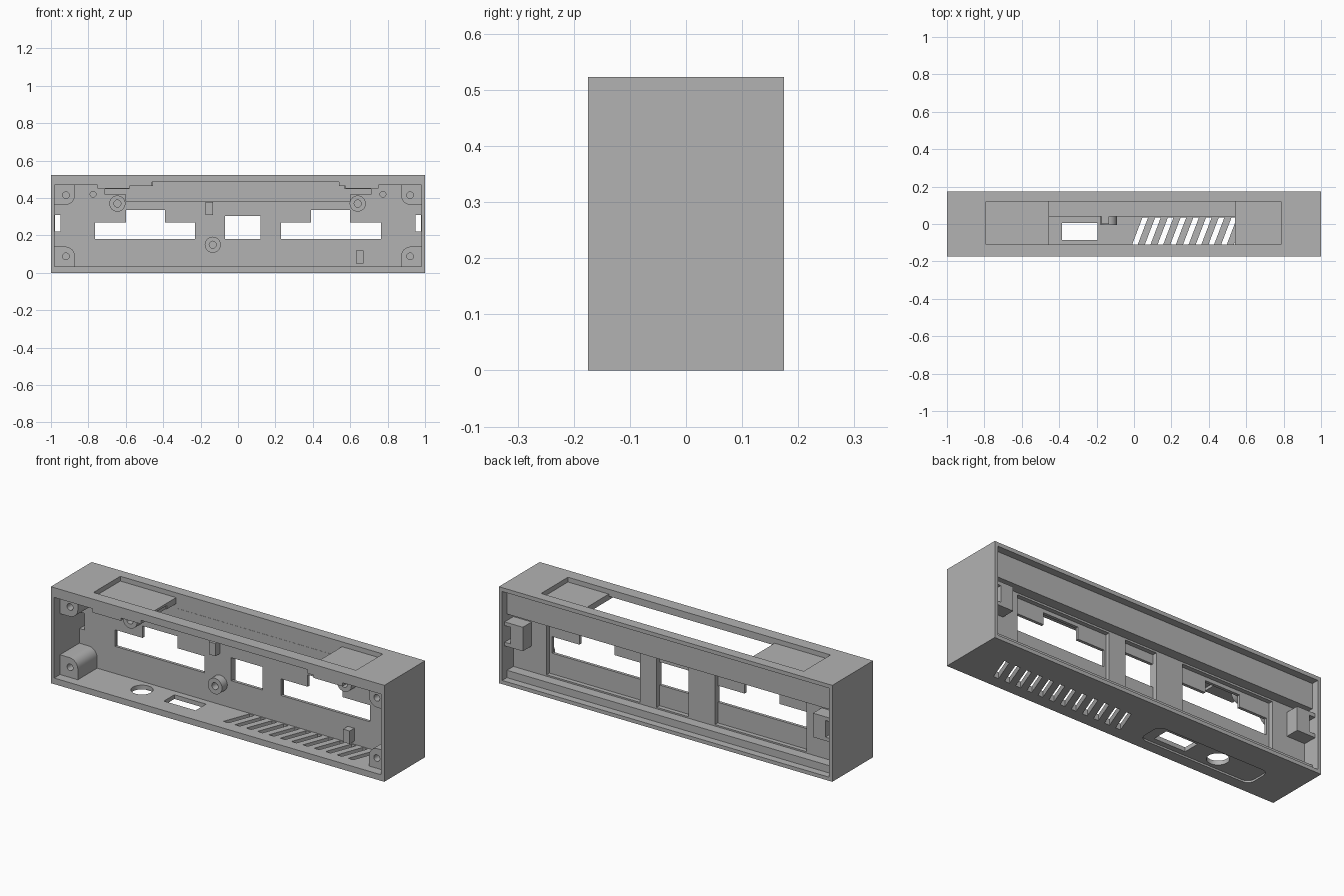
import bpy
import bmesh
import math

cube = bpy.data.objects.get("Cube")
if cube:
    bpy.data.objects.remove(cube, do_unlink=True)

grey = bpy.data.materials.new("plain_grey")
grey.use_nodes = True
COLOUR = (0.45, 0.45, 0.45, 1)
grey.diffuse_color = COLOUR
grey.node_tree.nodes["Principled BSDF"].inputs["Base Color"].default_value = COLOUR


def prism(name, pts, axis, lo, hi):
    """Extrude an outline along Y (points are x, z) or Z (points are x, y)."""
    bm = bmesh.new()
    place = (lambda p, t: (p[0], t, p[1])) if axis == "Y" else (lambda p, t: (p[0], p[1], t))
    a = [bm.verts.new(place(p, lo)) for p in pts]
    b = [bm.verts.new(place(p, hi)) for p in pts]
    bm.faces.new(a)
    bm.faces.new(b[::-1])
    for i in range(len(pts)):
        j = (i + 1) % len(pts)
        bm.faces.new((a[i], b[i], b[j], a[j]))
    bmesh.ops.recalc_face_normals(bm, faces=bm.faces)
    mesh = bpy.data.meshes.new(name)
    bm.to_mesh(mesh)
    bm.free()
    mesh.materials.append(grey)
    obj = bpy.data.objects.new(name, mesh)
    bpy.context.collection.objects.link(obj)
    return obj


def rect(x0, x1, v0, v1):
    return [(x0, v0), (x1, v0), (x1, v1), (x0, v1)]


def circle(cx, cy, r, n=32):
    return [(cx + r * math.cos(math.tau * i / n), cy + r * math.sin(math.tau * i / n))
            for i in range(n)]


def rounded(x0, x1, y0, y1, r, n=6):
    pts = []
    corners = [(x1 - r, y1 - r), (x0 + r, y1 - r), (x0 + r, y0 + r), (x1 - r, y0 + r)]
    for k, (cx, cy) in enumerate(corners):
        for i in range(n + 1):
            t = math.pi / 2 * (k + i / n)
            pts.append((cx + r * math.cos(t), cy + r * math.sin(t)))
    return pts


def cut(obj, pts, axis, lo, hi):
    cutter = prism("cutter", pts, axis, lo, hi)
    cutter.hide_render = True
    mod = obj.modifiers.new("cut", "BOOLEAN")
    mod.operation = "DIFFERENCE"
    mod.solver = "EXACT"
    mod.object = cutter
    bpy.context.view_layer.objects.active = obj
    bpy.ops.object.modifier_apply(modifier=mod.name)
    bpy.data.objects.remove(cutter, do_unlink=True)


# Case block
case = prism("case", rect(-1, 1, -0.175, 0.175), "Z", 0, 0.523)

# Front cavity with stepped ceiling
cut(case, [(-0.98, 0.033), (0.98, 0.033), (0.98, 0.47), (0.75, 0.47), (0.75, 0.45),
           (0.575, 0.45), (0.575, 0.465), (0.54, 0.465), (0.54, 0.485), (-0.46, 0.485),
           (-0.46, 0.465), (-0.58, 0.465), (-0.58, 0.45), (-0.75, 0.45), (-0.75, 0.47),
           (-0.98, 0.47)], "Y", -0.2, 0.04)

# Deeper stepped notch above the middle wall
cut(case, [(-0.6, 0.38), (0.6, 0.38), (0.6, 0.42), (0.71, 0.42), (0.71, 0.449),
           (0.57, 0.449), (0.57, 0.464), (0.539, 0.464), (0.539, 0.484), (-0.454, 0.484),
           (-0.454, 0.464), (-0.579, 0.464), (-0.579, 0.449), (-0.71, 0.449),
           (-0.71, 0.42), (-0.6, 0.42)], "Y", 0.03, 0.119)

# Back lid recess and back cavity, leaving an upper band and a lower rail
cut(case, rect(-0.98, 0.98, 0.02, 0.502), "Y", 0.135, 0.2)
cut(case, rect(-0.979, 0.979, 0.06, 0.365), "Y", 0.08, 0.15)

# Top tray and display opening
cut(case, rect(-0.79, 0.785, -0.11, 0.12), "Z", 0.497, 0.6)
cut(case, rect(-0.455, 0.54, -0.11, 0.12), "Z", 0.44, 0.6)

# Shallow pockets behind the three wall windows
for x0, x1 in ((-0.78, -0.23), (-0.07, 0.12), (0.22, 0.78)):
    cut(case, rect(x0, x1, 0.068, 0.355), "Y", 0.056, 0.1)

# Wall windows
side_window = [(0.23, 0.18), (0.765, 0.18), (0.765, 0.27), (0.6, 0.27),
               (0.6, 0.335), (0.39, 0.335), (0.39, 0.27), (0.23, 0.27)]
cut(case, rect(-0.069, 0.119, 0.18, 0.305), "Y", 0, 0.1)
for s in (-1, 1):
    cut(case, [(s * x, z) for x, z in side_window], "Y", 0, 0.1)
    # Clip slots and small pin holes
    cut(case, rect(*sorted((s * 0.95, s * 0.978)), 0.22, 0.31), "Y", 0, 0.12)
    cut(case, circle(s * 0.775, 0.42, 0.016, 16), "Y", 0, 0.09)

# Underside port panel, ports and slanted vents
cut(case, rounded(-0.8, -0.13, -0.115, 0.03, 0.04), "Z", -0.1, 0.01)
cut(case, rect(-0.385, -0.195, -0.085, 0.005), "Z", -0.1, 0.1)
cut(case, circle(-0.548, -0.04, 0.055), "Z", -0.1, 0.1)
for i in range(12):
    x = 0.068 * i
    cut(case, [(x - 0.01, -0.11), (x + 0.02, -0.11), (x + 0.075, 0.034), (x + 0.045, 0.034)],
        "Z", -0.1, 0.05)

# Corner screw posts with one rounded corner
for sx, side in ((-1, "right"), (1, "left")):
    for z_wall, sz, level in ((0.033, 1, "lower"), (0.47, -1, "upper")):
        r, size, sink = 0.05, 0.107, 0.006
        arc = [(size - r + r * math.cos(t * math.pi / 12), size - r + r * math.sin(t * math.pi / 12))
               for t in range(7)]
        outline = [(-sink, -sink), (size, -sink)] + arc + [(-sink, size)]
        pts = [(sx * (0.98 - u), z_wall + sz * v) for u, v in outline]
        post = prism(f"{level}_{side}_post", pts, "Y", -0.125, 0.045)
        cut(post, circle(sx * 0.92, z_wall + sz * 0.055, 0.018, 20), "Y", -0.2, 0.0)

    # Clip housing behind the wall
    clip = prism(f"{side}_clip", rect(*sorted((sx * 0.87, sx * 0.985)), 0.2, 0.33),
                 "Y", 0.075, 0.155)
    cut(clip, rect(*sorted((sx * 0.945, sx * 0.979)), 0.22, 0.31), "Y", 0.0, 0.2)

# Round screw bosses
for name, x, z in (("right", -0.645, 0.37), ("left", 0.64, 0.37), ("centre", -0.135, 0.15)):
    boss = prism(f"{name}_boss", circle(x, z, 0.043), "Y", -0.005, 0.045)
    cut(boss, circle(x, z, 0.019, 20), "Y", -0.1, 0.035)

# Locating blocks on the wall
prism("upper_block", rect(-0.175, -0.135, 0.31, 0.379), "Y", 0.0, 0.045)
prism("lower_block", rect(0.63, 0.67, 0.05, 0.12), "Y", 0.0, 0.045)

# Smooth the round parts while keeping edges sharp
bpy.ops.object.select_all(action="DESELECT")
for obj in bpy.context.collection.objects:
    if obj.type == "MESH" and grey.name in obj.data.materials:
        obj.select_set(True)
        bpy.context.view_layer.objects.active = obj
bpy.ops.object.shade_smooth_by_angle(angle=math.radians(25))
